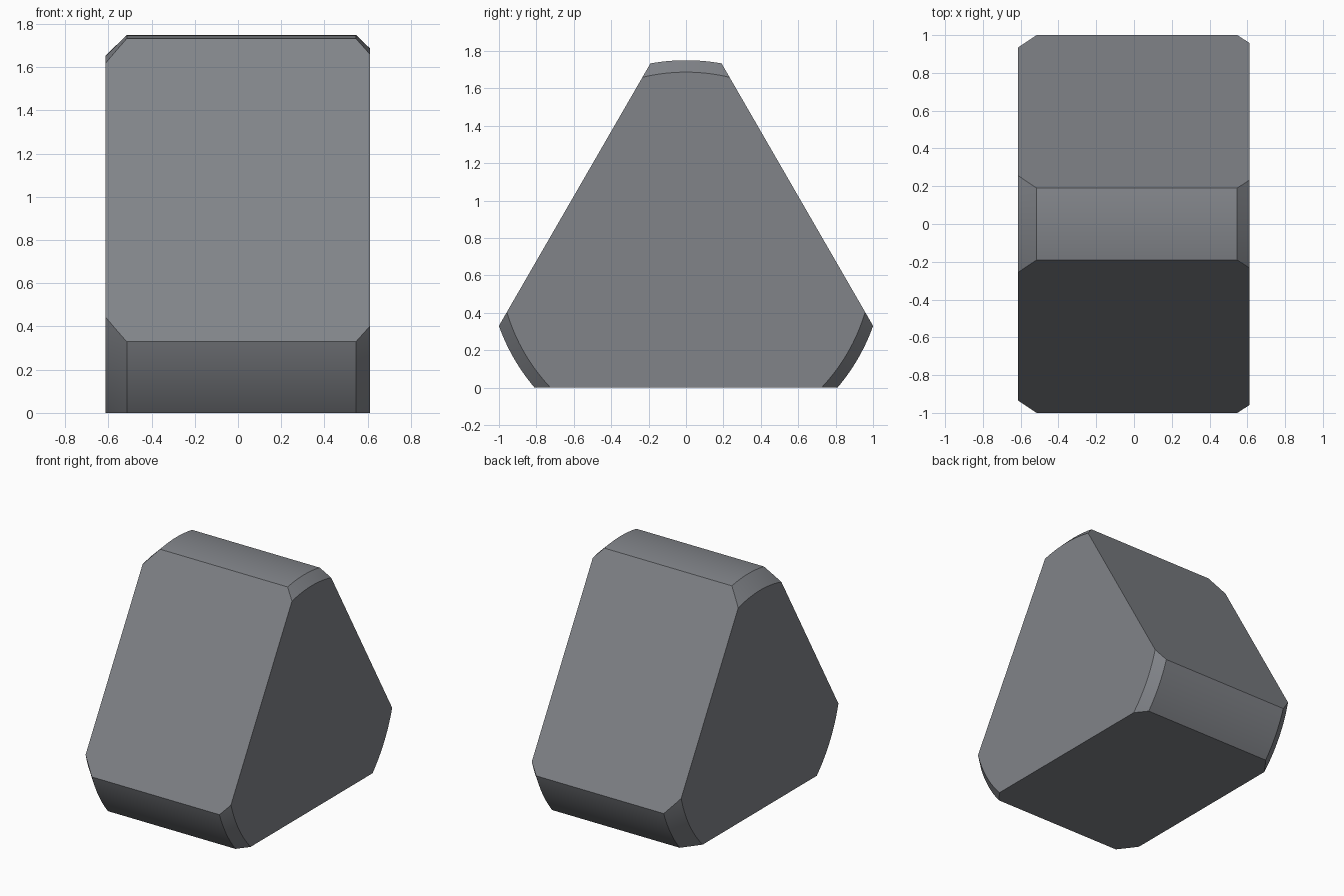
import bpy, bmesh, math
from mathutils import Vector

if "Cube" in bpy.data.objects:
    bpy.data.objects.remove(bpy.data.objects["Cube"])

SEG = 240
C = 0.6875   # axis height = inradius of the triangular section
# Turned profile along x: (x, radius) with a chamfer at each end
profile = [(-0.614, 0.965), (-0.515, 1.0625), (0.546, 1.0625), (0.612, 0.999)]

bm = bmesh.new()

# Chamfered round blank, lathed around the x axis
rings = []
for x, r in profile:
    rings.append([bm.verts.new((x, r * math.sin(2 * math.pi * i / SEG),
                                C + r * math.cos(2 * math.pi * i / SEG)))
                  for i in range(SEG)])
for a, b in zip(rings, rings[1:]):
    for i in range(SEG):
        j = (i + 1) % SEG
        bm.faces.new((a[i], a[j], b[j], b[i]))
bm.faces.new(rings[0])
bm.faces.new(rings[-1])
bmesh.ops.recalc_face_normals(bm, faces=bm.faces[:])

# Three flats milled at 120 degree steps, starting with the base
for k in range(3):
    t = math.radians(180 + 120 * k)
    n = Vector((0, math.sin(t), math.cos(t)))
    cut = bmesh.ops.bisect_plane(
        bm, geom=bm.verts[:] + bm.edges[:] + bm.faces[:], dist=1e-5,
        plane_co=Vector((0, 0, C)) + n * C, plane_no=n, clear_outer=True)
    edges = [e for e in cut["geom_cut"] if isinstance(e, bmesh.types.BMEdge)]
    bmesh.ops.contextual_create(bm, geom=edges)
bmesh.ops.recalc_face_normals(bm, faces=bm.faces[:])

mesh = bpy.data.meshes.new("three_sided_block")
bm.to_mesh(mesh)
bm.free()
block = bpy.data.objects.new("three_sided_block", mesh)
bpy.context.collection.objects.link(block)

# Dark blue-grey steel
steel = bpy.data.materials.new("dark_steel")
steel.diffuse_color = (0.22, 0.23, 0.25, 1)
steel.use_nodes = True
steel.node_tree.nodes["Principled BSDF"].inputs["Base Color"].default_value = steel.diffuse_color
mesh.materials.append(steel)

# Smooth arcs, crisp chamfers and flats
bpy.context.view_layer.objects.active = block
block.select_set(True)
bpy.ops.object.shade_smooth_by_angle(angle=math.radians(25))
